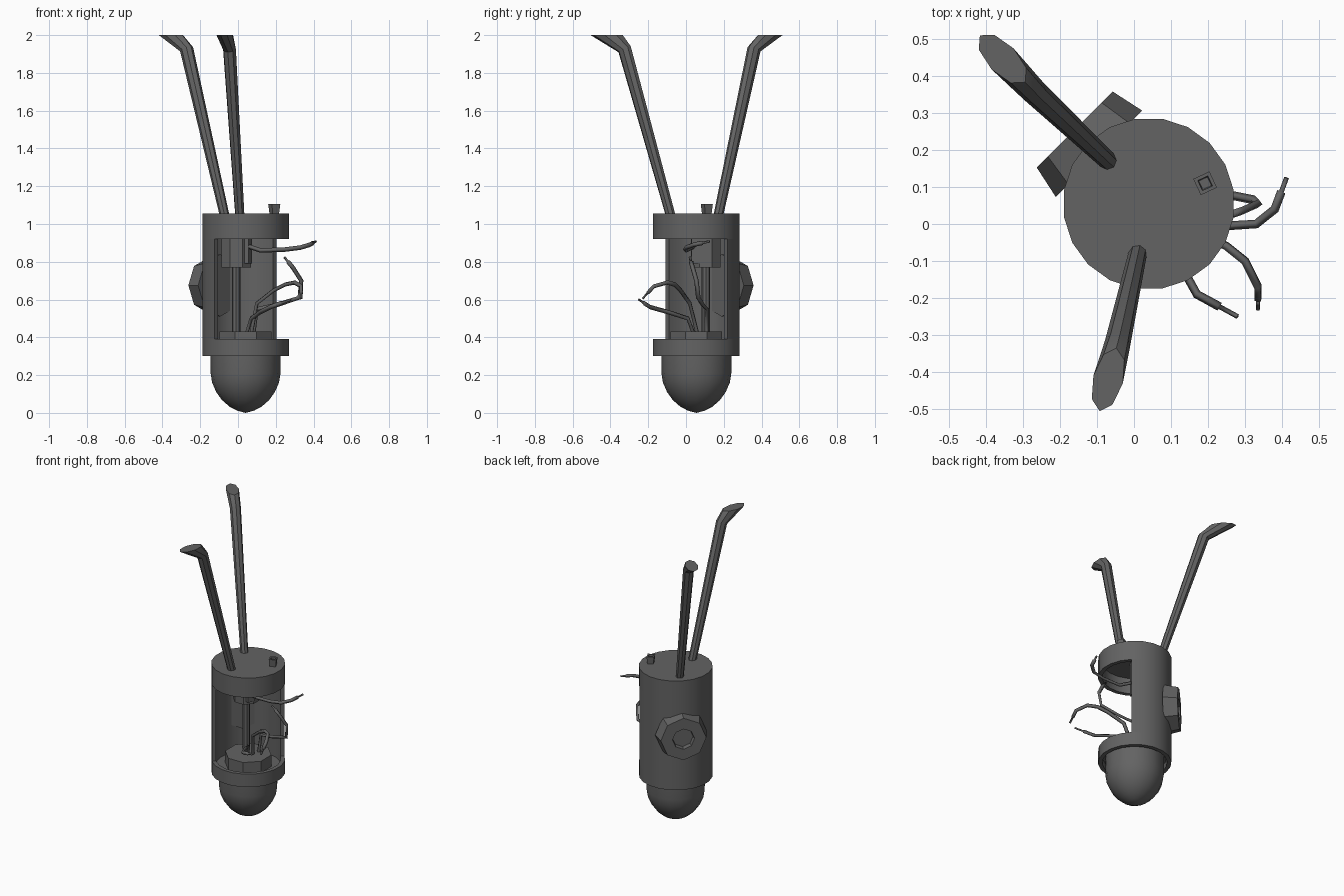
import bpy, bmesh
from math import sin, cos, tau, pi, radians
from mathutils import Vector, Matrix

cube = bpy.data.objects.get("Cube")
if cube:
    bpy.data.objects.remove(cube, do_unlink=True)

AXIS = Vector((0.04, 0.055, 0))

metal = bpy.data.materials.new("dark grey metal")
metal.use_nodes = True
GREY = (0.125, 0.125, 0.125, 1)
metal.diffuse_color = GREY
metal.node_tree.nodes["Principled BSDF"].inputs["Base Color"].default_value = GREY


def finish(name, bm, matrix=None):
    bmesh.ops.remove_doubles(bm, verts=bm.verts, dist=1e-4)
    bmesh.ops.recalc_face_normals(bm, faces=bm.faces)
    mesh = bpy.data.meshes.new(name)
    bm.to_mesh(mesh)
    bm.free()
    ob = bpy.data.objects.new(name, mesh)
    bpy.context.collection.objects.link(ob)
    mesh.materials.append(metal)
    if matrix:
        ob.matrix_world = matrix
    bpy.ops.object.select_all(action="DESELECT")
    ob.select_set(True)
    bpy.context.view_layer.objects.active = ob
    bpy.ops.object.shade_smooth_by_angle(angle=radians(32))
    return ob


def bridge(bm, a, b, closed=True):
    n = len(a)
    for i in range(n if closed else n - 1):
        j = (i + 1) % n
        bm.faces.new((a[i], a[j], b[j], b[i]))


def lathe(name, profile, sides, place=AXIS, start=pi / 4, sweep=tau, closed=True, matrix=None):
    """Turn an (r, z) profile round the z axis; a part sweep gets end caps."""
    bm = bmesh.new()
    full = sweep == tau
    rings = []
    for k in range(sides if full else sides + 1):
        a = start + sweep * k / sides
        rings.append([bm.verts.new((r * cos(a), r * sin(a), z)) for r, z in profile])
    for k in range(len(rings) if full else len(rings) - 1):
        bridge(bm, rings[k], rings[(k + 1) % len(rings)], closed)
    if not full:
        bm.faces.new(rings[0])
        bm.faces.new(rings[-1])
    return finish(name, bm, matrix or Matrix.Translation(place))


# Casing: half-open shell between two rings
R, INNER = 0.232, 0.205
lathe("shell_wall", [(R, 0.39), (R, 0.92), (INNER, 0.92), (INNER, 0.39)], 10, sweep=pi)
lathe("top_cap", [(0, 1.055), (R, 1.055), (R, 0.92), (INNER, 0.92), (INNER, 1.03), (0, 1.03)],
      20, closed=False)
lathe("bottom_ring", [(R, 0.30), (R, 0.39), (INNER, 0.39), (INNER, 0.30)], 20)

# Rounded nose under the casing
lathe("nose", [(0, 0.35), (INNER, 0.35), (INNER, 0.34), (0.185, 0.34), (0.185, 0.21), (0.177, 0.16),
               (0.155, 0.11), (0.125, 0.068), (0.085, 0.033), (0.045, 0.012), (0, 0)], 16, closed=False)

# Inner workings
BACK = Vector((-0.01, 0.105, 0))
lathe("base_block", [(0, 0.43), (0.148, 0.43), (0.148, 0.345), (0, 0.345)], 8,
      start=pi / 8, closed=False)
lathe("hanging_block", [(0, 1.035), (0.085, 1.035), (0.085, 0.77), (0, 0.77)], 8, BACK,
      start=pi / 8, closed=False)
lathe("inner_rod", [(0, 0.78), (0.023, 0.78), (0.023, 0.42), (0, 0.42)], 8, BACK, closed=False)
lathe("wire_socket", [(0, 1.035), (0.034, 1.035), (0.034, 0.79), (0, 0.79)], 4,
      Vector((0.042, 0.06, 0)), start=pi / 8, closed=False)

# Eight-sided mount on the back, with a recessed hole
outward = Vector((-1, 1, 0)).normalized()
mount = Matrix.Translation(AXIS + Vector((0, 0, 0.675))) @ outward.to_track_quat("Z", "Y").to_matrix().to_4x4()
lathe("back_mount", [(0, 0.19), (0.165, 0.19), (0.145, 0.283), (0.07, 0.283), (0.066, 0.25), (0, 0.25)],
      8, start=0, closed=False, matrix=mount)

# Hollow square peg on the cap
lathe("top_peg", [(0.025, 1.04), (0.034, 1.105), (0.021, 1.105), (0.018, 1.06), (0, 1.06)], 4,
      Vector((0.192, 0.11, 0)), start=radians(70), closed=False)


# Bent rods whose ends are cut off level
def bent_rod(name, base, knee, tip):
    bm = bmesh.new()
    base, knee, tip = Vector(base), Vector(knee), Vector(tip)
    out = Vector((tip.x - knee.x, tip.y - knee.y, 0)).normalized()
    side = Vector((-out.y, out.x, 0))
    lean = (out * 0.9 - Vector((0, 0, 0.42))).normalized()
    rings = []
    for centre, u, ru, rv in ((base, out, 0.027, 0.025), (knee, lean, 0.037, 0.035), (tip, out, 0.088, 0.041)):
        rings.append([bm.verts.new(centre + u * ru * cos(k * tau / 8) + side * rv * sin(k * tau / 8))
                      for k in range(8)])
    bridge(bm, rings[0], rings[1])
    bridge(bm, rings[1], rings[2])
    bm.faces.new(rings[0])
    bm.faces.new(rings[2])
    finish(name, bm)


bent_rod("back_rod", (-0.07, 0.17, 1.04), (-0.272, 0.36, 1.925), (-0.355, 0.446, 2))
bent_rod("front_rod", (0.01, -0.08, 1.04), (-0.045, -0.325, 1.925), (-0.07, -0.42, 2))


# Loose wires with thin bare ends
def wire(name, points):
    points = [Vector(p) for p in points]
    cut = points[-1].lerp(points[-2], 0.45)
    path = [(p, 1) for p in points[:-1]] + [(cut, 1), (cut.lerp(points[-1], 0.02), 0.55), (points[-1], 0.55)]
    curve = bpy.data.curves.new(name, "CURVE")
    curve.dimensions = "3D"
    curve.bevel_depth = 0.012
    curve.bevel_resolution = 0
    curve.use_fill_caps = True
    spline = curve.splines.new("POLY")
    spline.points.add(len(path) - 1)
    for point, (p, r) in zip(spline.points, path):
        point.co = (*p, 1)
        point.radius = r
    curve.materials.append(metal)
    bpy.context.collection.objects.link(bpy.data.objects.new(name, curve))


wire("upper_wire", [(0.03, 0.06, 0.89), (0.12, 0, 0.86), (0.25, -0.005, 0.865), (0.33, 0, 0.875),
                    (0.38, 0.04, 0.89), (0.412, 0.125, 0.908)])
wire("looped_wire", [(0.08, 0.11, 0.42), (0.1, 0.11, 0.55), (0.2, 0.09, 0.57), (0.325, 0.065, 0.61),
                     (0.335, 0.055, 0.7), (0.29, 0.035, 0.77), (0.245, 0.02, 0.825)])
wire("arched_wire", [(0.07, 0.06, 0.42), (0.1, 0.02, 0.58), (0.19, -0.03, 0.65), (0.25, -0.06, 0.68),
                     (0.3, -0.1, 0.69), (0.335, -0.17, 0.67), (0.335, -0.23, 0.605)])
wire("low_wire", [(0.045, 0.04, 0.42), (0.07, 0.01, 0.5), (0.12, -0.1, 0.535), (0.17, -0.19, 0.56),
                  (0.28, -0.25, 0.6)])
